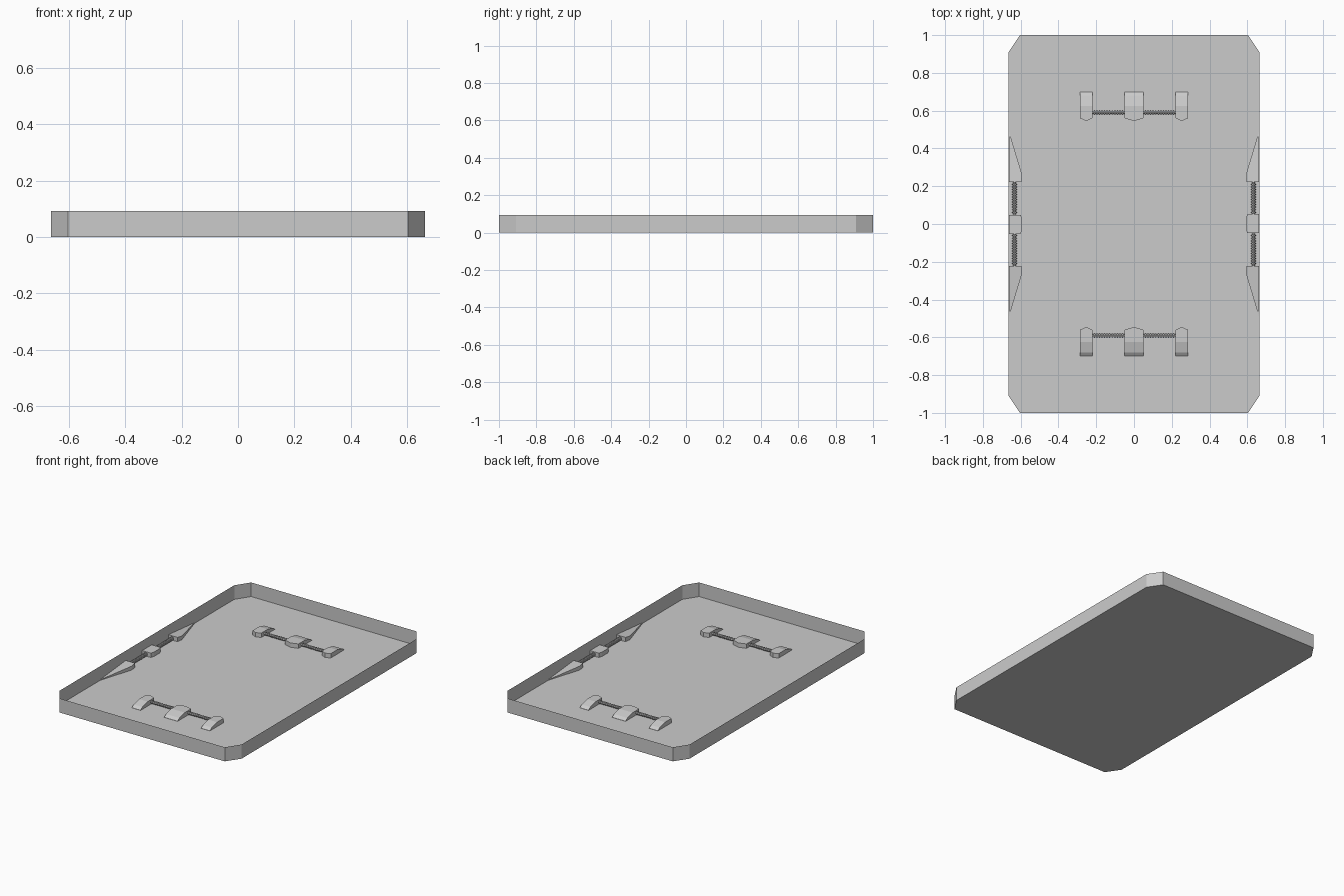
import bpy, bmesh
from math import pi
from mathutils import Matrix, Vector

if "Cube" in bpy.data.objects:
    bpy.data.objects.remove(bpy.data.objects["Cube"])


def finish(name, bm):
    me = bpy.data.meshes.new(name)
    bm.to_mesh(me)
    bm.free()
    ob = bpy.data.objects.new(name, me)
    bpy.context.collection.objects.link(ob)
    return ob


def block(name, outline, heights, turn):
    """Outline on the floor, with a top whose height is set per point."""
    bm = bmesh.new()
    low = [bm.verts.new((x, y, 0.001)) for x, y in outline]
    top = [bm.verts.new((x, y, h)) for (x, y), h in zip(outline, heights)]
    bm.faces.new(low)
    bm.faces.new(top)
    n = len(low)
    for i in range(n):
        j = (i + 1) % n
        bm.faces.new((low[i], low[j], top[j], top[i]))
    bmesh.ops.recalc_face_normals(bm, faces=bm.faces)
    bm.transform(turn)
    bmesh.ops.recalc_face_normals(bm, faces=bm.faces)
    return finish(name, bm)


def clip(name, cx, w, turn):
    """Pad with a pointed inner end and a ramp down to the floor outside."""
    bm = bmesh.new()
    rows = [(0.56, H), (0.625, H), (0.68, 0.016), (0.70, 0.002)]
    grid = [[bm.verts.new((cx + s * w, y, z)) for z in (0.001, h) for s in (-1, 1)]
            for y, h in rows]
    for a, b in zip(grid, grid[1:]):
        for i, j in ((0, 1), (1, 3), (3, 2), (2, 0)):
            bm.faces.new((a[i], a[j], b[j], b[i]))
    e = grid[-1]
    bm.faces.new((e[0], e[1], e[3], e[2]))
    # pointed nose
    a = grid[0]
    nl, nh = [bm.verts.new((cx, 0.545, z)) for z in (0.001, H)]
    bm.faces.new((a[0], nl, nh, a[2]))
    bm.faces.new((a[1], a[3], nh, nl))
    bm.faces.new((a[2], nh, a[3]))
    bm.faces.new((a[0], a[1], nl))
    bm.transform(turn)
    bmesh.ops.recalc_face_normals(bm, faces=bm.faces)
    return finish(name, bm)


def ribbed_rod(name, start, end, r, turn):
    """Thin rod carrying evenly spaced rings."""
    bm = bmesh.new()
    a, b = Vector(start), Vector(end)
    d = b - a
    rot = d.to_track_quat('Z', 'Y').to_matrix().to_4x4()

    def cyl(p, radius, depth):
        bmesh.ops.create_cone(bm, cap_ends=True, segments=8, radius1=radius,
                              radius2=radius, depth=depth,
                              matrix=Matrix.Translation(p) @ rot)
    cyl((a + b) / 2, r * 0.6, d.length)
    for i in range(12):
        cyl(a + d * (0.07 + 0.86 * i / 11), r, 0.005)
    bm.transform(turn)
    return finish(name, bm)


# Tray: floor and thin walls with cut corners
W, L, WALL, H = 0.664, 1.0, 0.093, 0.03
cx, cy = 0.604, 0.91
pts = [(-cx, -L), (cx, -L), (W, -cy), (W, cy), (cx, L), (-cx, L), (-W, cy), (-W, -cy)]
bm = bmesh.new()
low = [bm.verts.new((x, y, 0)) for x, y in pts]
top = [bm.verts.new((x, y, WALL)) for x, y in pts]
bm.faces.new(low[::-1])
for i in range(8):
    j = (i + 1) % 8
    bm.faces.new((low[i], low[j], top[j], top[i]))
finish("tray", bm)

# Fittings repeat under a half turn
for side, angle in (("a", 0), ("b", pi)):
    T = Matrix.Rotation(angle, 4, 'Z')
    # End fittings
    for c, w in ((-0.253, 0.032), (0, 0.049), (0.253, 0.032)):
        clip("end_clip_" + side, c, w, T)
    for s in (-1, 1):
        ribbed_rod("end_rod_" + side, (s * 0.049, 0.59, 0.016),
                   (s * 0.222, 0.59, 0.016), 0.011, T)
    # Side fittings
    e = W - 0.001
    block("side_centre_block_" + side,
          [(e, -0.048), (0.6, -0.048), (0.593, -0.03), (0.593, 0.03), (0.6, 0.052), (e, 0.052)],
          [H] * 6, T)
    for s in (-1, 1):
        block("side_wedge_" + side,
              [(e, s * 0.222), (0.597, s * 0.222), (0.592, s * 0.26), (e, s * 0.495)],
              [H, H, H * 0.88, 0.005], T)
        ribbed_rod("side_rod_" + side, (0.632, s * 0.05, 0.016),
                   (0.632, s * 0.222, 0.016), 0.013, T)
